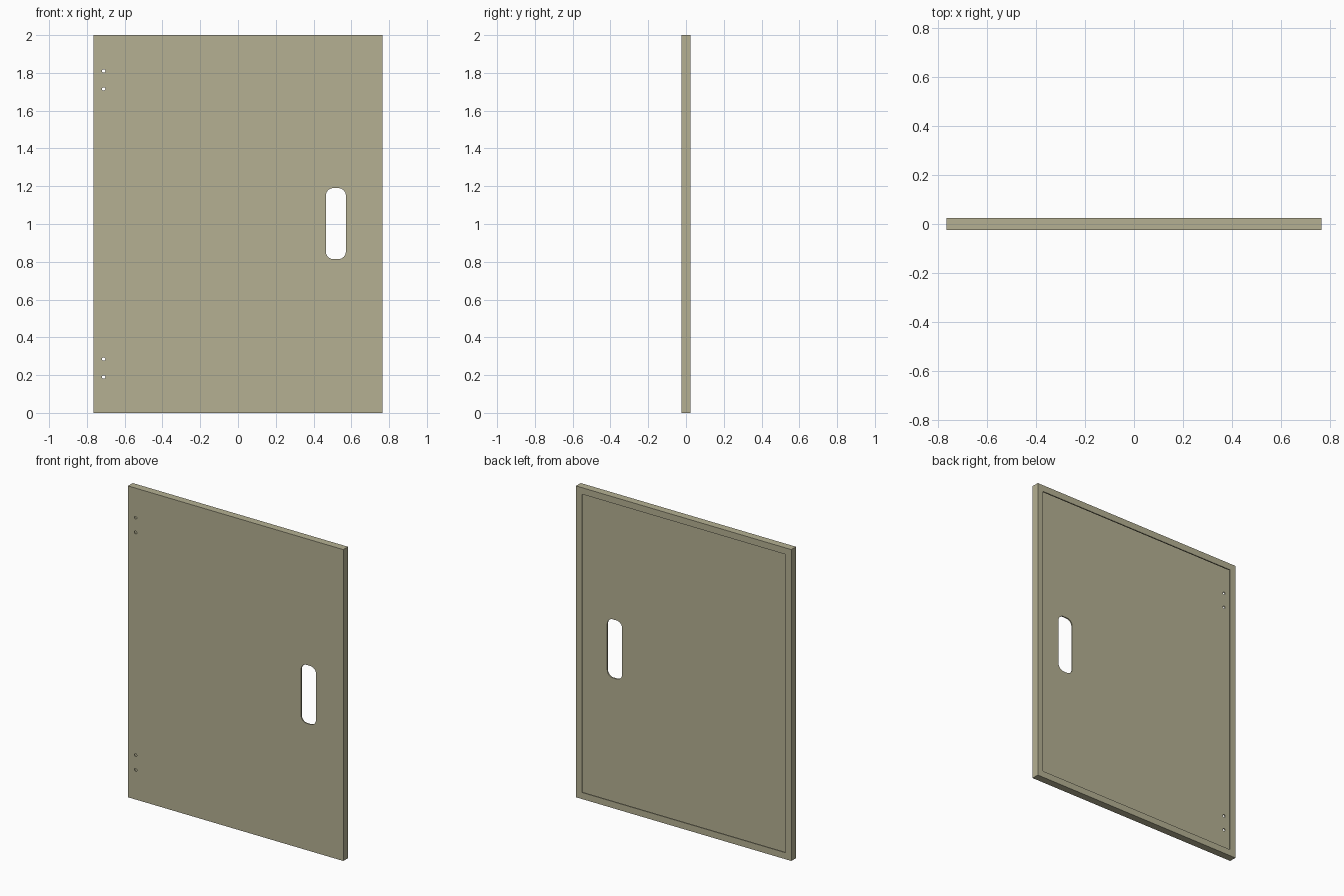
import bpy, bmesh, math

if "Cube" in bpy.data.objects:
    bpy.data.objects.remove(bpy.data.objects["Cube"], do_unlink=True)

WIDTH, DEPTH, HEIGHT = 1.53, 0.048, 2.0
SHEET, LIP = 0.008, 0.042
BACK = DEPTH / 2

paint = bpy.data.materials.new("khaki_paint")
paint.use_nodes = True
colour = (0.46, 0.435, 0.29, 1)
paint.diffuse_color = colour
paint.node_tree.nodes["Principled BSDF"].inputs["Base Color"].default_value = colour


def prism(name, x, z, w, h, y0, y1, radius=0, steps=8):
    """Upright rectangle, optionally round-cornered, extruded from y0 to y1."""
    bm = bmesh.new()
    points = []
    for i, (sx, sz) in enumerate([(1, 1), (-1, 1), (-1, -1), (1, -1)]):
        cx, cz = x + sx * (w / 2 - radius), z + sz * (h / 2 - radius)
        count = steps if radius else 0
        first = 1 if radius and w <= 2 * radius else 0
        for k in range(first, count + 1):
            a = math.pi / 2 * (i + k / max(count, 1))
            points.append((cx + radius * math.cos(a), y0, cz + radius * math.sin(a)))
    face = bm.faces.new([bm.verts.new(p) for p in points])
    moved = bmesh.ops.extrude_face_region(bm, geom=[face])["geom"]
    bmesh.ops.translate(bm, vec=(0, y1 - y0, 0),
                        verts=[v for v in moved if isinstance(v, bmesh.types.BMVert)])
    bmesh.ops.recalc_face_normals(bm, faces=bm.faces)
    mesh = bpy.data.meshes.new(name)
    bm.to_mesh(mesh)
    bm.free()
    mesh.materials.append(paint)
    obj = bpy.data.objects.new(name, mesh)
    bpy.context.collection.objects.link(obj)
    return obj


door = prism("door_panel", 0, HEIGHT / 2, WIDTH, HEIGHT, -BACK, BACK)

# Hollow inside and the back opening that leaves a folded lip
cutters = [
    prism("cavity_cutter", 0, HEIGHT / 2, WIDTH - 2 * SHEET, HEIGHT - 2 * SHEET,
          -BACK + SHEET, BACK - SHEET),
    prism("opening_cutter", 0, HEIGHT / 2, WIDTH - 2 * LIP, HEIGHT - 2 * LIP,
          0, BACK + 0.1),
    # Hand slot
    prism("slot_cutter", 0.518, 1.002, 0.106, 0.376, -0.1, 0, radius=0.04),
]

# Hinge screw holes
for z in (0.19, 0.285, 1.715, 1.81):
    cutters.append(prism("screw_hole_cutter", -0.711, z, 0.018, 0.018, -0.1, 0,
                         radius=0.009, steps=4))

for cutter in cutters:
    cutter.hide_render = True
    cut = door.modifiers.new(cutter.name, "BOOLEAN")
    cut.operation = "DIFFERENCE"
    cut.solver = "EXACT"
    cut.object = cutter

# Apply the cuts and drop the cutters
bpy.ops.object.select_all(action="DESELECT")
door.select_set(True)
bpy.context.view_layer.objects.active = door
for name in [m.name for m in door.modifiers]:
    bpy.ops.object.modifier_apply(modifier=name)
for cutter in cutters:
    bpy.data.objects.remove(cutter, do_unlink=True)
bpy.ops.object.shade_smooth_by_angle(angle=math.radians(30))
